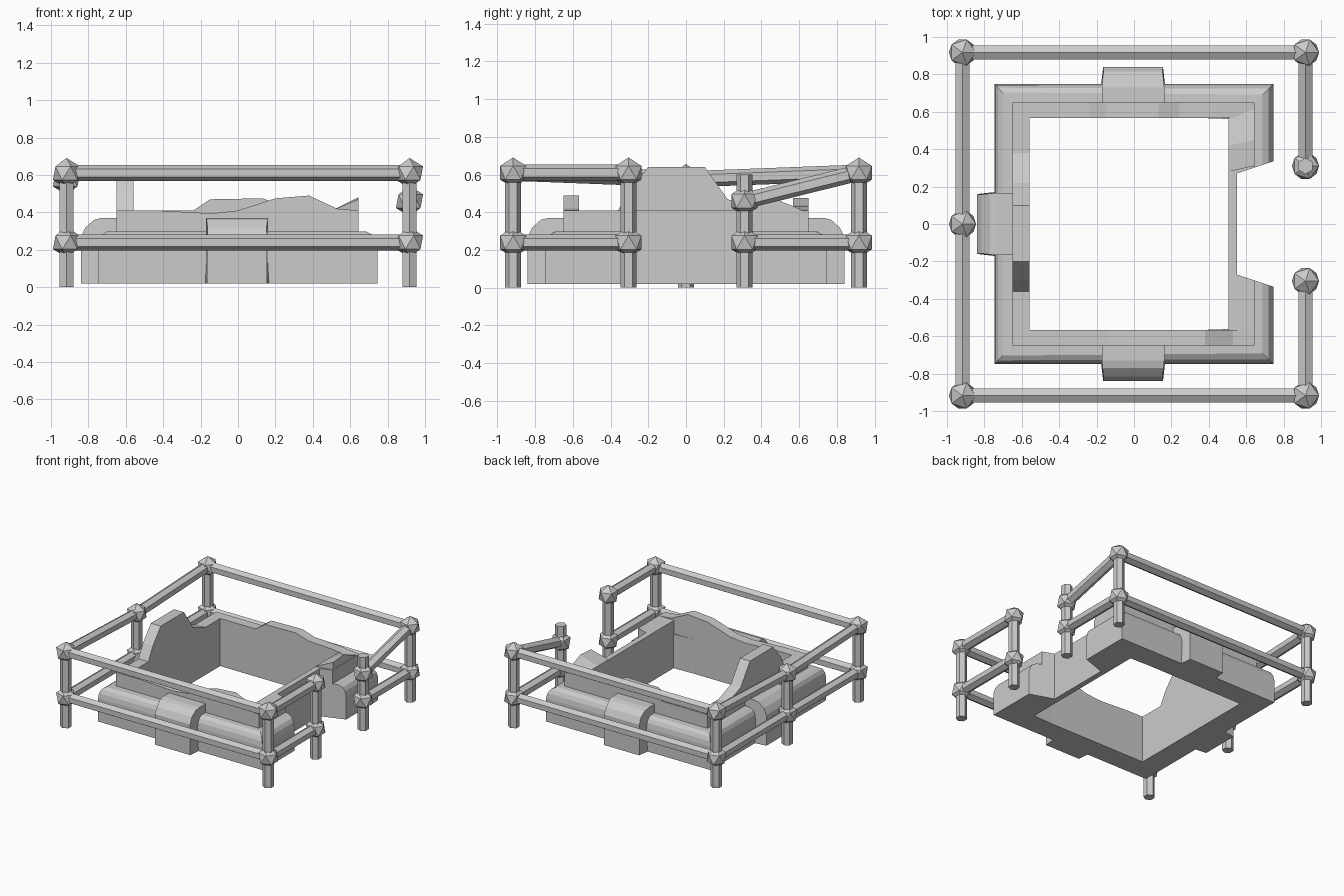
import bpy, bmesh
from mathutils import Vector

if "Cube" in bpy.data.objects:
    bpy.data.objects.remove(bpy.data.objects["Cube"])


def finish(name, bm):
    bmesh.ops.recalc_face_normals(bm, faces=bm.faces)
    me = bpy.data.meshes.new(name)
    bm.to_mesh(me)
    bm.free()
    ob = bpy.data.objects.new(name, me)
    bpy.context.collection.objects.link(ob)
    return ob


def loft(name, rings, closed_ends=True):
    """Skin between equal-length rings of points and cap both ends."""
    bm = bmesh.new()
    vs = [[bm.verts.new(p) for p in r] for r in rings]
    n = len(rings[0])
    for a, b in zip(vs, vs[1:]):
        for i in range(n):
            j = (i + 1) % n
            bm.faces.new((a[i], a[j], b[j], b[i]))
    if closed_ends:
        bm.faces.new(vs[0])
        bm.faces.new(vs[-1])
    return finish(name, bm)


def bar(name, a, b, r=0.043):
    a, b = Vector(a), Vector(b)
    d = b - a
    bm = bmesh.new()
    bmesh.ops.create_cone(bm, cap_ends=True, segments=6, radius1=r, radius2=r, depth=d.length)
    ob = finish(name, bm)
    ob.location = (a + b) / 2
    ob.rotation_euler = d.to_track_quat('Z', 'Y').to_euler()


def joint(name, p):
    bm = bmesh.new()
    bmesh.ops.create_icosphere(bm, subdivisions=1, radius=0.081)
    finish(name, bm).location = p


# Scaffold fence: (x, y, upper joint height, post top), open on the right side
C, LOW, UP = 0.917, 0.24, 0.61
posts = [(C, 0.31, 0.46, 0.60), (C, C, UP, UP), (-C, C, UP, UP), (-C, 0, 0.575, UP - 0.03),
         (-C, -C, UP, UP), (C, -C, UP, UP), (C, -0.305, UP, UP)]
for i, (x, y, u, top) in enumerate(posts):
    bar(f"fence_post_{i}", (x, y, 0), (x, y, top))
    joint(f"lower_joint_{i}", (x, y, LOW))
    joint(f"upper_joint_{i}", (x, y, u))
for i, (p, q) in enumerate(zip(posts, posts[1:])):
    bar(f"lower_rail_{i}", (p[0], p[1], LOW), (q[0], q[1], LOW))
    bar(f"upper_rail_{i}", p[:3], q[:3])

# Rounded footing swept around the walls, with slanted ends at the entrance
path = [((0.55, 0.27), (0.745, 0.335)), ((0.55, 0.56), (0.745, 0.748)),
        ((-0.6, 0.6), (-0.745, 0.748)), ((-0.6, -0.6), (-0.745, -0.748)),
        ((0.55, -0.56), (0.745, -0.748)), ((0.55, -0.27), (0.745, -0.335))]
profile = [(0, 0.02), (1, 0.02), (1, 0.21), (0.96, 0.25), (0.87, 0.28), (0.7, 0.297), (0, 0.30)]
loft("footing", [[Vector((*i, z)).lerp(Vector((*o, z)), t) for t, z in profile] for i, o in path])

# Broken wall tops: (distance along wall, height)
B = 0.02
tops = {
    "front": [(-0.645, 0.41), (-0.43, 0.41), (-0.14, 0.395), (0.0, 0.41), (0.2, 0.475),
              (0.38, 0.49), (0.53, 0.42), (0.645, 0.41)],
    "back": [(-0.645, 0.41), (-0.24, 0.41), (-0.15, 0.47), (0.13, 0.475), (0.24, 0.44),
             (0.45, 0.43), (0.645, 0.41)],
    "left": [(-0.65, 0.41), (-0.36, 0.41), (-0.30, 0.52), (-0.20, 0.64), (0.10, 0.64),
             (0.22, 0.47), (0.38, 0.41), (0.65, 0.41)],
}


def outline(top):
    return [(top[0][0], B)] + top + [(top[-1][0], B)]


for side, sgn in (("front", -1), ("back", 1)):
    o = outline(tops[side])
    loft(side + "_wall", [[(x, sgn * y, z) for x, z in o] for y in (0.568, 0.65)])
o = outline(tops["left"])
loft("left_wall", [[(x, y, z) for y, z in o] for x in (-0.56, -0.65)])

# Right wall, thin across the entrance
plan = [(0.505, -0.65), (0.645, -0.65), (0.645, -0.302), (0.55, -0.27), (0.55, 0.27),
        (0.645, 0.302), (0.645, 0.65), (0.505, 0.65)]
loft("right_wall", [[(x, y, z) for x, y in plan] for z in (B, 0.41)])
loft("right_wall_shard", [[(0.505, y0, 0.40), (0.643, y0 + 0.03, 0.40), (0.643, y0 + 0.03, h),
                           (0.505, y0, 0.412)] for y0, h in ((0.28, 0.47), (0.42, 0.48), (0.58, 0.415))])

# Buttresses on the front, back and left: cross-section narrows outward
side_profile = [(0.60, B), (0.84, B), (0.84, 0.27), (0.815, 0.32), (0.77, 0.36), (0.73, 0.37), (0.60, 0.37)]


def half_width(d):
    return 0.187 - 0.027 * max(0, (d - 0.75) / 0.09)


place = {"front": lambda d, s, z: (s - 0.005, -d, z),
         "back": lambda d, s, z: (s - 0.005, d, z),
         "left": lambda d, s, z: (-d, s, z)}
for side, f in place.items():
    loft(side + "_buttress", [[f(d, s * (half_width(d) - max(0, z - 0.27) * 0.2), z)
                               for d, z in side_profile] for s in (-1, 1)])
